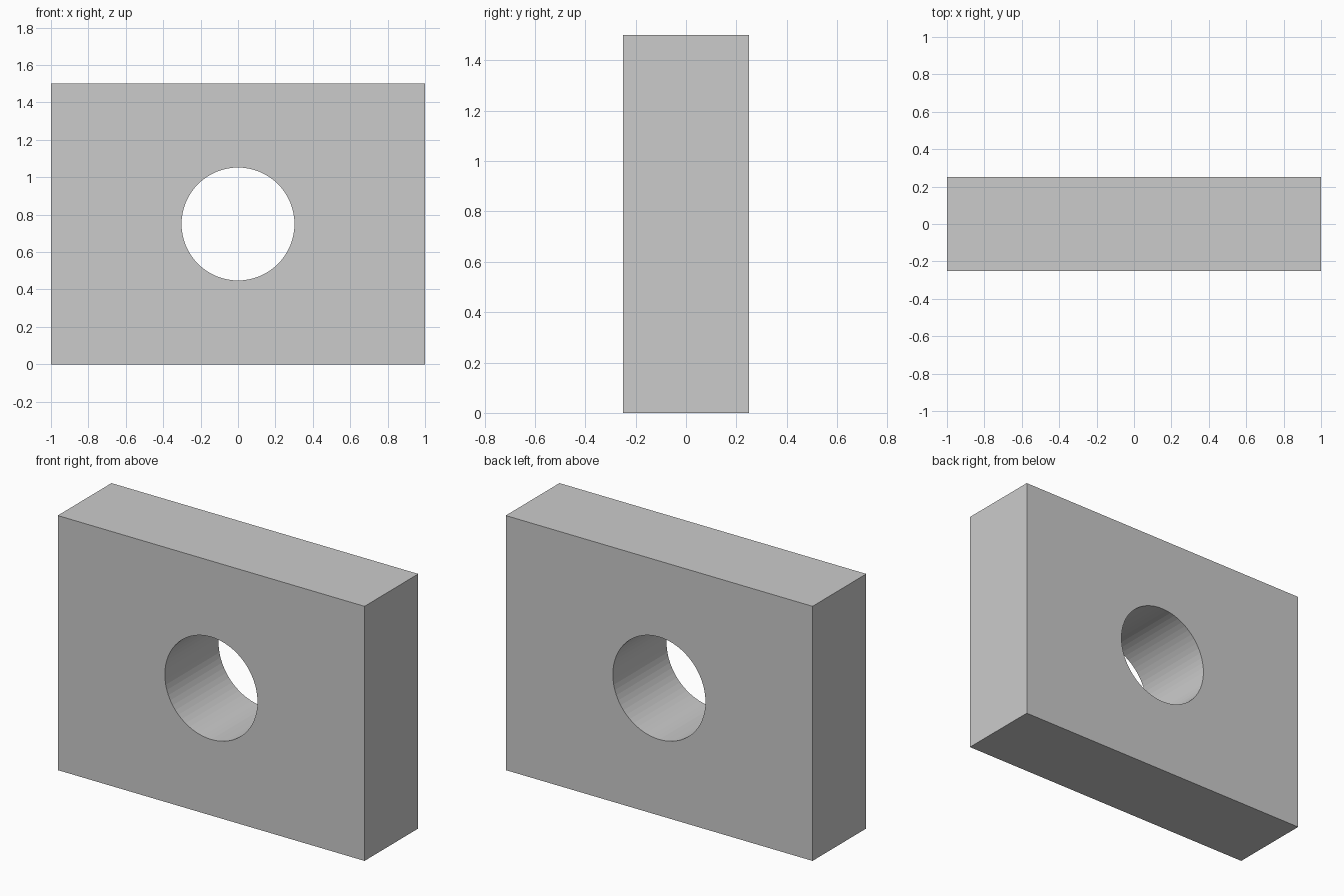
import bpy
from math import pi

if "Cube" in bpy.data.objects:
    bpy.data.objects.remove(bpy.data.objects["Cube"])

WIDTH, DEPTH, HEIGHT = 2.0, 0.5, 1.5
HOLE_RADIUS = 0.302

# Rectangular block standing on the ground
bpy.ops.mesh.primitive_cube_add(size=1, location=(0, 0, HEIGHT / 2))
block = bpy.context.object
block.name = "block"
block.scale = (WIDTH, DEPTH, HEIGHT)
bpy.ops.object.transform_apply(location=False, rotation=False, scale=True)

# Cutter for the round hole running front to back
bpy.ops.mesh.primitive_cylinder_add(
    vertices=64, radius=HOLE_RADIUS, depth=DEPTH * 2,
    location=(0, 0, HEIGHT / 2), rotation=(pi / 2, 0, 0))
cutter = bpy.context.object
cutter.name = "hole_cutter"
cutter.hide_render = True

# Cut the hole, then discard the cutter
hole = block.modifiers.new("hole", 'BOOLEAN')
hole.operation = 'DIFFERENCE'
hole.solver = 'EXACT'
hole.object = cutter
bpy.context.view_layer.objects.active = block
bpy.ops.object.modifier_apply(modifier=hole.name)
bpy.data.objects.remove(cutter, do_unlink=True)
